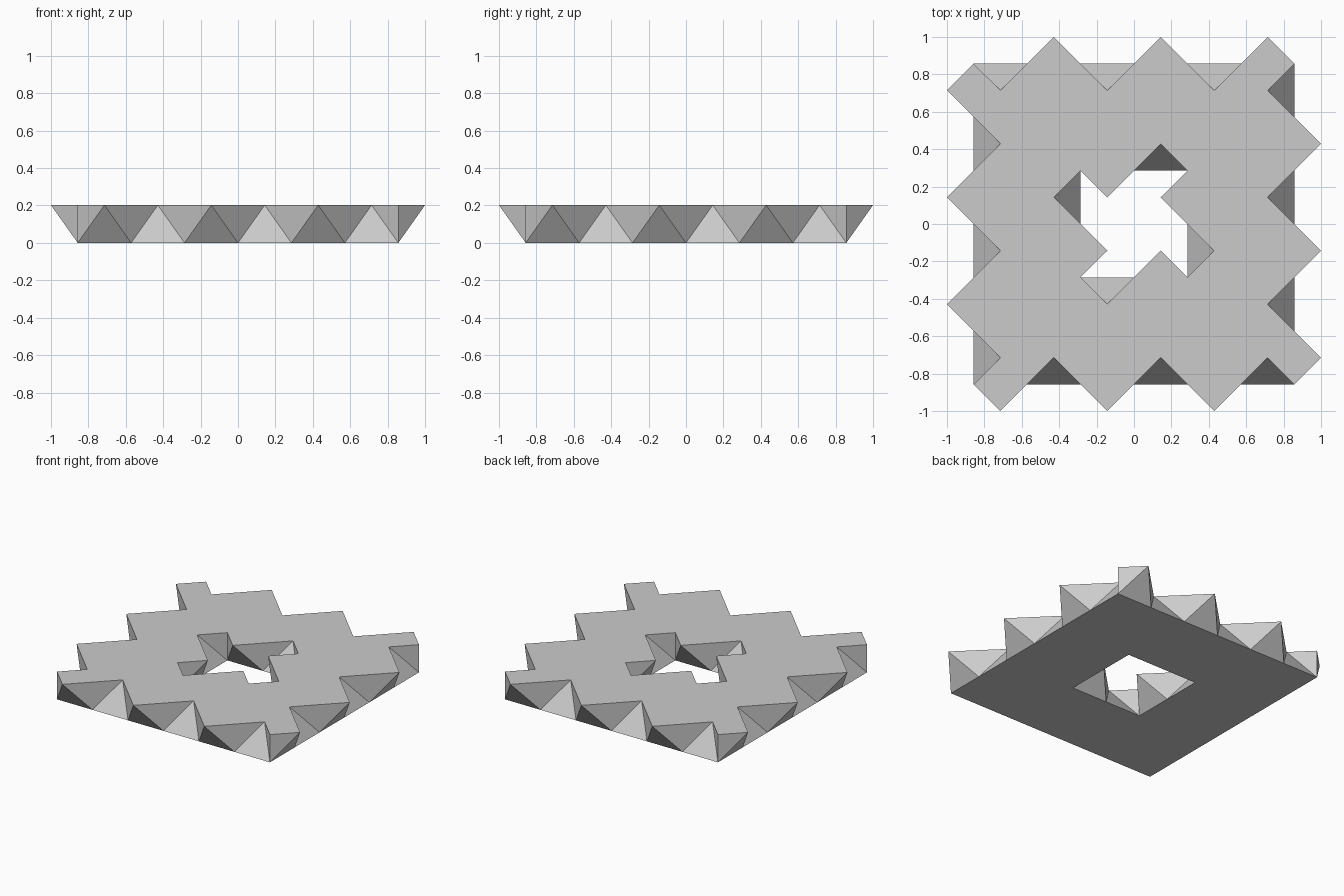
import bpy
import bmesh
import math
from mathutils import Matrix, Vector

cube = bpy.data.objects.get("Cube")
if cube:
    bpy.data.objects.remove(cube, do_unlink=True)

UNIT = 1 / 7                      # half a triangle edge
HEIGHT = UNIT * math.sqrt(2)

grey = bpy.data.materials.new("plain grey")
grey.use_nodes = True
colour = (0.6, 0.6, 0.6, 1)
grey.diffuse_color = colour
grey.node_tree.nodes["Principled BSDF"].inputs["Base Color"].default_value = colour

bm = bmesh.new()


def vert(x, y, z, turn):
    return bm.verts.new(turn @ Vector((x * UNIT, y * UNIT, z)))


def zigzag_wall(half):
    """Square loop at the base joined to a zigzag loop at the top by triangles."""
    base, top, corners = [], [], []
    for side in range(4):
        turn = Matrix.Rotation(side * math.pi / 2, 3, "Z")
        corners.append(len(top))
        top.append(vert(-half, -half, HEIGHT, turn))
        for i in range(half):
            x = -half + 2 * i
            base.append(vert(x, -half, 0, turn))
            # Tips lean outward and inward in turn
            lean = 1 if i % 2 else -1
            top.append(vert(x + 1, -half + lean, HEIGHT, turn))
    tips = [v for i, v in enumerate(top) if i not in corners]
    count = len(base)
    for i in range(count):
        upright = (base[i], base[(i + 1) % count], tips[i])
        bm.faces.new(upright)
        if i % half:
            bm.faces.new((base[i], tips[i], tips[i - 1]))
        else:
            # Each corner has a vertical edge between two half triangles
            corner = top[corners[i // half]]
            bm.faces.new((base[i], tips[i], corner))
            bm.faces.new((base[i], corner, tips[i - 1]))
    return base, top


def loop_edges(loop):
    return [bm.edges.get((loop[i - 1], loop[i])) for i in range(len(loop))]


# Outer rim and central opening
outer_base, outer_top = zigzag_wall(6)
inner_base, inner_top = zigzag_wall(2)

# Flat top and underside, each with the opening left clear
for outer, inner, up in ((outer_base, inner_base, -1), (outer_top, inner_top, 1)):
    bmesh.ops.triangle_fill(bm, use_beauty=True, use_dissolve=False,
                            edges=loop_edges(outer) + loop_edges(inner),
                            normal=(0, 0, up))

bmesh.ops.recalc_face_normals(bm, faces=bm.faces[:])
mesh = bpy.data.meshes.new("zigzag_square_ring")
bm.to_mesh(mesh)
bm.free()
mesh.materials.append(grey)
ring = bpy.data.objects.new("zigzag_square_ring", mesh)
bpy.context.collection.objects.link(ring)
